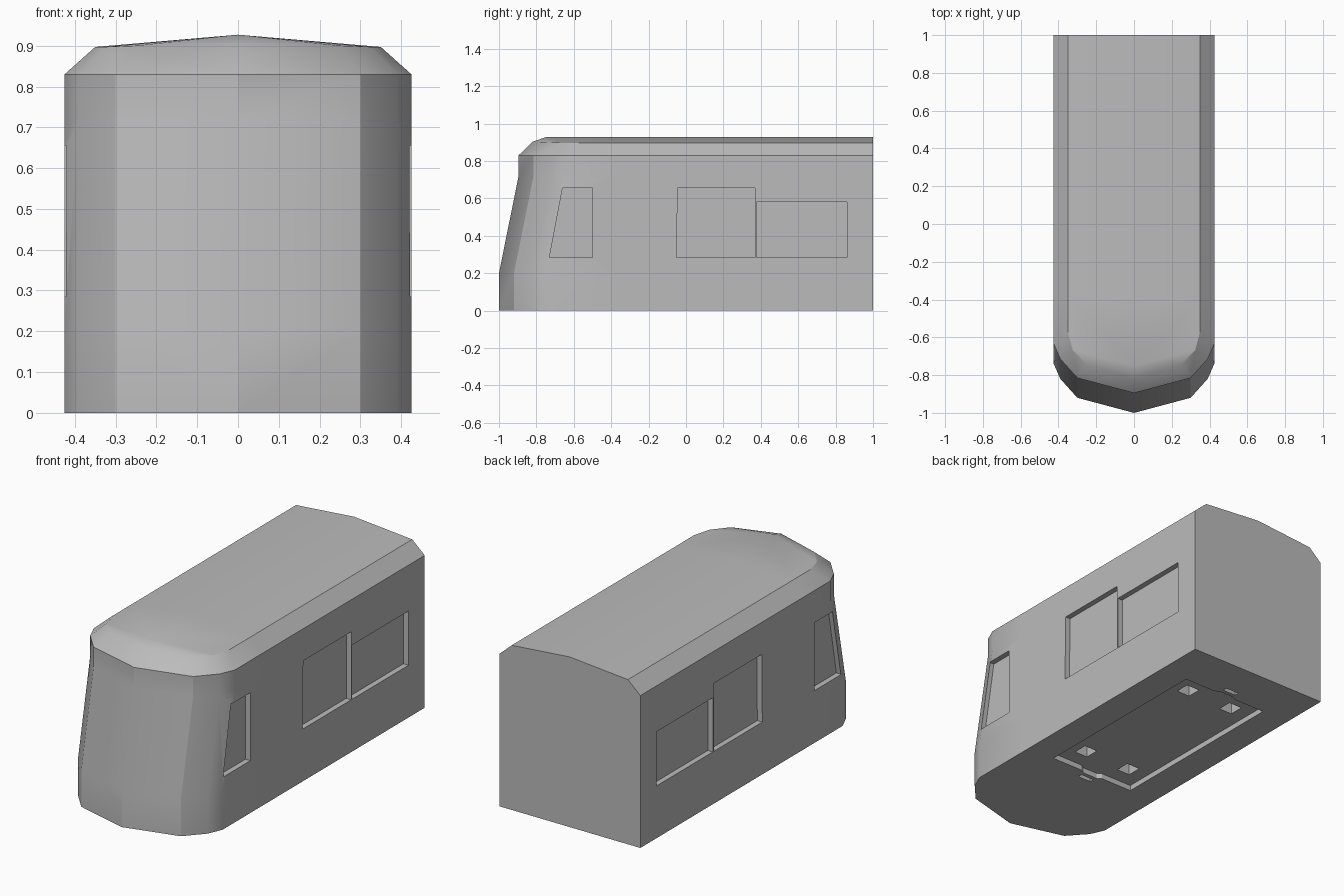
import bpy
import bmesh

cube = bpy.data.objects.get("Cube")
if cube:
    bpy.data.objects.remove(cube)

# One plain grey paint
GREY = (0.5, 0.5, 0.5, 1)
paint = bpy.data.materials.new("grey_paint")
paint.use_nodes = True
paint.diffuse_color = GREY
bsdf = paint.node_tree.nodes["Principled BSDF"]
bsdf.inputs["Base Color"].default_value = GREY
bsdf.inputs["Roughness"].default_value = 0.7


def finish(name, bm):
    bmesh.ops.recalc_face_normals(bm, faces=bm.faces)
    mesh = bpy.data.meshes.new(name)
    bm.to_mesh(mesh)
    bm.free()
    mesh.materials.append(paint)
    ob = bpy.data.objects.new(name, mesh)
    bpy.context.collection.objects.link(ob)
    return ob


def prism(name, start, end):
    """Solid between two matching outlines."""
    bm = bmesh.new()
    a = [bm.verts.new(p) for p in start]
    b = [bm.verts.new(p) for p in end]
    bm.faces.new(a)
    bm.faces.new(b)
    for i in range(len(a)):
        j = (i + 1) % len(a)
        bm.faces.new((a[i], a[j], b[j], b[i]))
    return finish(name, bm)


# Body shell: half outlines stacked upward, then mirrored
NOSE = [(0, 0), (0.3, 0.08), (0.39, 0.18), (0.425, 0.26)]
LOOP_Y, BACK_Y = -0.4, 1
rings = []
for z, tip in [(0, -1), (0.2, -1), (0.72, -0.895), (0.83, -0.895)]:
    plan = [(x, tip + dy) for x, dy in NOSE] + [(0.425, LOOP_Y), (0.425, BACK_Y)]
    rings.append([(x, y, z) for x, y in plan])
rings.append([(0, -0.82, 0.903), (0.25, -0.745, 0.9), (0.325, -0.665, 0.897),
              (0.35, -0.57, 0.897), (0.35, LOOP_Y, 0.897), (0.35, BACK_Y, 0.897)])

bm = bmesh.new()
loops = [[bm.verts.new(p) for p in ring] for ring in rings]
for low, high in zip(loops, loops[1:]):
    for i in range(len(low) - 1):
        bm.faces.new((low[i], low[i + 1], high[i + 1], high[i]))

# Roof rising to a centre ridge
ridge = [bm.verts.new((0, y, 0.927)) for y in (-0.75, LOOP_Y, BACK_Y)]
top = loops[-1]
for i in range(3):
    bm.faces.new((ridge[0], top[i], top[i + 1]))
for i in range(2):
    bm.faces.new((ridge[i], top[i + 3], top[i + 4], ridge[i + 1]))

# Floor and rear wall
base = bm.verts.new((0, BACK_Y, 0))
bm.faces.new(loops[0] + [base])
bm.faces.new([base] + [loop[-1] for loop in loops] + [ridge[2]])
bmesh.ops.mirror(bm, geom=bm.verts[:] + bm.edges[:] + bm.faces[:],
                 axis='X', merge_dist=0.0001)
body = finish("body_shell", bm)

# Side window recesses
cutters = []
windows = {
    "cab_window": [(-0.73, 0.285), (-0.5, 0.285), (-0.5, 0.655), (-0.66, 0.655)],
    "middle_window": [(-0.05, 0.285), (0.368, 0.285), (0.368, 0.655), (-0.045, 0.655)],
    "rear_window": [(0.376, 0.285), (0.86, 0.285), (0.86, 0.58), (0.376, 0.58)],
}
for side in (-1, 1):
    for name, shape in windows.items():
        cutters.append(prism(name + "_cutter",
                             [(side * 0.395, y, z) for y, z in shape],
                             [(side * 0.5, y, z) for y, z in shape]))


def floor_cut(name, shape, depth):
    cutters.append(prism(name, [(x, y, -0.05) for x, y in shape],
                         [(x, y, depth) for x, y in shape]))


def rectangle(x, y, w, d):
    return [(x - w, y - d), (x + w, y - d), (x + w, y + d), (x - w, y + d)]


# Chassis recess with a notch at each end
MID_Y = 0.195
half = [(-0.26, -0.535), (-0.07, -0.535), (-0.045, -0.55),
        (0.045, -0.55), (0.07, -0.535), (0.26, -0.535)]
outline = [(x, MID_Y + y) for x, y in half] + [(-x, MID_Y - y) for x, y in half]
floor_cut("chassis_recess_cutter", outline, 0.03)

# Catch slots and square mounting holes
for end in (-1, 1):
    floor_cut("catch_slot_cutter", rectangle(0, MID_Y + end * 0.585, 0.04, 0.012), 0.03)
    for side in (-1, 1):
        floor_cut("mounting_hole_cutter",
                  rectangle(side * 0.143, MID_Y + end * 0.412, 0.04, 0.04), 0.09)

bpy.ops.object.select_all(action='DESELECT')
bpy.context.view_layer.objects.active = body
body.select_set(True)
for cutter in cutters:
    cutter.hide_render = True
    cut = body.modifiers.new("cut", 'BOOLEAN')
    cut.operation = 'DIFFERENCE'
    cut.solver = 'EXACT'
    cut.object = cutter
    bpy.ops.object.modifier_apply(modifier=cut.name)
    bpy.data.objects.remove(cutter)

bpy.ops.object.shade_smooth_by_angle(angle=0.52)
